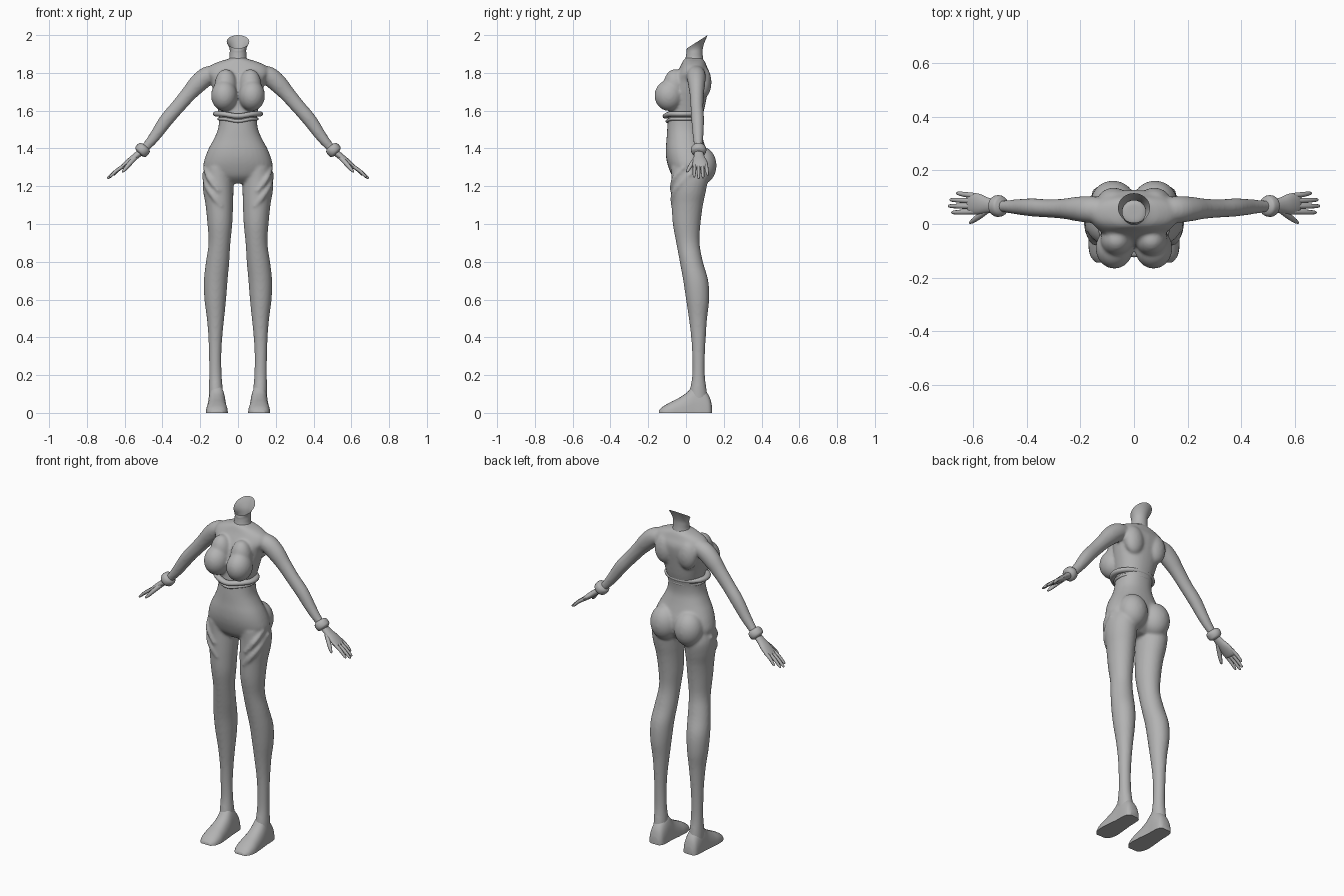
import bpy, bmesh, math
from mathutils import Vector as V

grey = bpy.data.materials.new("plain grey")
grey.diffuse_color = (0.45, 0.45, 0.45, 1)


def smooth_rows(rows, n=4):
    """Catmull-Rom resampling of rows of numbers."""
    out = []
    for i in range(len(rows) - 1):
        a, b, c, d = (rows[max(0, min(len(rows) - 1, i + k))] for k in (-1, 0, 1, 2))
        for s in range(n):
            t = s / n
            out.append([q + .5 * t * (r - p + t * (2 * p - 5 * q + 4 * r - w + t * (3 * (q - r) + w - p)))
                        for p, q, r, w in zip(a, b, c, d)])
    return out + [list(rows[-1])]


def loft(bm, rings, seg=24, power=1.0, caps=True, floor=None):
    """Skin a list of (centre, u, v) ellipse rings."""
    loops, faces = [], []
    for c, u, v in rings:
        loop = []
        for k in range(seg):
            a = 2 * math.pi * k / seg
            ca, sa = math.cos(a), math.sin(a)
            p = c + u * math.copysign(abs(ca) ** power, ca) + v * math.copysign(abs(sa) ** power, sa)
            if floor is not None:
                p.z = max(p.z, floor)
            loop.append(bm.verts.new(p))
        loops.append(loop)
    for a, b in zip(loops, loops[1:]):
        for k in range(seg):
            j = (k + 1) % seg
            faces.append(bm.faces.new((a[k], a[j], b[j], b[k])))
    if caps:
        faces += [bm.faces.new(loops[0]), bm.faces.new(loops[-1])]
    bmesh.ops.recalc_face_normals(bm, faces=faces)


def column(bm, rows, side=1, **kw):
    """Upright loft from rows of z, x0, x1, y0, y1."""
    loft(bm, [(V((side * (x0 + x1) / 2, (y0 + y1) / 2, z)), V(((x1 - x0) / 2, 0, 0)), V((0, (y1 - y0) / 2, 0)))
              for z, x0, x1, y0, y1 in smooth_rows(rows)], **kw)


def tube(bm, rows, side=1, n=4, **kw):
    """Loft along a path of x, y, z, radius across y, radius in the xz plane."""
    rows = smooth_rows(rows, n)
    pts = [V((side * r[0], r[1], r[2])) for r in rows]
    rings = []
    for i, r in enumerate(rows):
        d = (pts[min(i + 1, len(pts) - 1)] - pts[max(i - 1, 0)]).normalized()
        w = d.cross(V((0, 1, 0))).normalized()
        rings.append((pts[i], w.cross(d) * r[3], w * r[4]))
    loft(bm, rings, **kw)


def ball(bm, centre, radii, side=1):
    got = bmesh.ops.create_uvsphere(bm, u_segments=24, v_segments=16, radius=1)
    for v in got["verts"]:
        v.co = V((side * centre[0] + v.co.x * radii[0], centre[1] + v.co.y * radii[1], centre[2] + v.co.z * radii[2]))


def finish(name, bm, mirror=False, angle=50):
    me = bpy.data.meshes.new(name)
    bm.to_mesh(me)
    bm.free()
    ob = bpy.data.objects.new(name, me)
    bpy.context.collection.objects.link(ob)
    me.materials.append(grey)
    bpy.ops.object.select_all(action="DESELECT")
    bpy.context.view_layer.objects.active = ob
    ob.select_set(True)
    bpy.ops.object.shade_smooth_by_angle(angle=math.radians(angle))
    if mirror:
        ob.modifiers.new("mirror", "MIRROR")
    return ob


# Body: torso, legs and arms fused into one skin
bm = bmesh.new()
torso = [(1.215, .09, -.03, .06), (1.25, .155, -.07, .10), (1.30, .183, -.093, .12), (1.35, .175, -.105, .12),
         (1.40, .155, -.107, .105), (1.45, .128, -.103, .09), (1.50, .107, -.10, .08), (1.56, .10, -.095, .085),
         (1.62, .11, -.09, .10), (1.70, .13, -.085, .115), (1.76, .145, -.07, .125), (1.80, .165, -.05, .125),
         (1.835, .15, -.03, .11), (1.86, .10, -.018, .10), (1.873, .055, -.01, .09), (1.885, .035, .01, .08)]
column(bm, [(z, -w, w, a, b) for z, w, a, b in torso], seg=32, power=.9)
leg = [(1.30, .03, .175, -.08, .10), (1.24, .025, .187, -.078, .115), (1.17, .024, .184, -.078, .105),
       (1.10, .026, .172, -.076, .09), (1.0, .03, .162, -.07, .077), (.90, .04, .156, -.052, .072),
       (.80, .046, .170, -.033, .09), (.70, .055, .181, -.015, .118), (.60, .063, .178, .0, .123),
       (.50, .073, .165, .015, .112), (.40, .083, .157, .027, .105), (.30, .088, .154, .033, .10),
       (.20, .086, .153, .033, .10), (.12, .08, .155, .02, .11), (.05, .075, .155, .01, .12)]
arm = [(.10, .05, 1.80, .045, .04), (.16, .054, 1.785, .05, .05), (.21, .056, 1.745, .046, .05),
       (.26, .057, 1.69, .038, .042), (.32, .058, 1.62, .034, .038), (.38, .062, 1.55, .034, .037),
       (.44, .064, 1.465, .028, .03), (.49, .066, 1.405, .022, .023), (.53, .068, 1.37, .022, .02)]
for s in (-1, 1):
    column(bm, leg, s)
    tube(bm, arm, s)
    ball(bm, (.073, -.09, 1.68), (.07, .077, .082), s)      # bust
    ball(bm, (.065, -.06, 1.73), (.06, .06, .09), s)        # upper bust slope
    ball(bm, (.078, .082, 1.31), (.083, .08, .10), s)       # seat
    ball(bm, (.075, .09, 1.75), (.06, .045, .085), s)       # shoulder blade
    # cloth folds wrapping the thigh
    tube(bm, [(.178, .03, 1.27, .014, .014), (.162, -.04, 1.2, .017, .017), (.125, -.068, 1.14, .016, .016),
              (.085, -.068, 1.09, .01, .01)], s, seg=12)
    tube(bm, [(.175, -.01, 1.30, .012, .012), (.15, -.062, 1.24, .016, .016), (.10, -.073, 1.17, .012, .012)], s, seg=12)
body = finish("body", bm, angle=180)
m = body.modifiers.new("fuse", "REMESH")
m.mode, m.voxel_size, m.use_smooth_shade = "VOXEL", .007, True
m = body.modifiers.new("relax", "SMOOTH")
m.factor, m.iterations = .5, 10

# Neck: open flared tube with a slanted rim
bm = bmesh.new()
neck = [(.042, 1.855, .056, .052, 0), (.044, 1.88, .046, .046, 0), (.045, 1.905, .044, .043, 0), (.046, 1.925, .044, .044, .01),
        (.052, 1.945, .05, .049, .024), (.06, 1.965, .06, .055, .035)]
loft(bm, [(V((0, y, z)), V((rx, 0, 0)), V((0, ry, rz))) for y, z, rx, ry, rz in smooth_rows(neck)], caps=False)
finish("neck", bm)

# Rolled band under the bust
bm = bmesh.new()
for z, w, y0, y1, r in ((1.583, .115, -.106, .075, .018), (1.556, .098, -.098, .075, .011)):
    rings = []
    for k in range(41):
        a = 2 * math.pi * k / 40
        out = V((math.cos(a), math.sin(a), 0))
        dip = -.012 * max(0, -out.y) ** 8
        rings.append((V((out.x * w, (y0 + y1) / 2 + out.y * (y1 - y0) / 2, z + dip)), out * r, V((0, 0, r * .8))))
    loft(bm, rings, seg=10, caps=False)
bmesh.ops.remove_doubles(bm, verts=bm.verts, dist=1e-4)
finish("band", bm)

# Feet with flat soles
bm = bmesh.new()
foot = [(.137, .026, .04), (.122, .042, .09), (.085, .047, .135), (.045, .048, .15), (.005, .052, .108),
        (-.04, .056, .078), (-.08, .058, .058), (-.12, .05, .035), (-.143, .03, .014)]
loft(bm, [(V((.112, y, 0)), V((w, 0, 0)), V((0, 0, h))) for y, w, h in smooth_rows(foot)], power=.85, floor=0)
finish("foot", bm, mirror=True)

# Bracelets
bm = bmesh.new()
tube(bm, [(.488, .066, 1.412, .022, .022), (.494, .066, 1.405, .036, .036), (.506, .067, 1.392, .041, .039),
          (.518, .068, 1.38, .036, .036), (.524, .068, 1.374, .022, .02)], seg=20)
finish("bracelet", bm, mirror=True)

# Hands: palm, four fingers and a thumb
bm = bmesh.new()
tube(bm, [(.51, .067, 1.385, .022, .018), (.55, .070, 1.352, .030, .017), (.58, .074, 1.328, .039, .016),
          (.61, .076, 1.303, .040, .012), (.62, .076, 1.296, .034, .007)], seg=16)
for y0, y1, x1, z1 in ((.106, .114, .662, 1.258), (.086, .09, .686, 1.243), (.066, .067, .692, 1.24), (.046, .043, .68, 1.248)):
    tube(bm, [(.595, y0, 1.315, .010, .010), ((.6 + x1) / 2, (y0 + y1) / 2, (1.315 + z1) / 2 + .003, .0095, .009),
              (x1 - .008, y1, z1 + .007, .007, .007), (x1, y1, z1, .003, .003)], seg=8, n=3)
tube(bm, [(.545, .055, 1.35, .014, .013), (.575, .03, 1.318, .012, .012), (.60, .012, 1.288, .009, .009),
          (.612, .004, 1.275, .004, .004)], seg=8, n=3)
finish("hand", bm, mirror=True)
